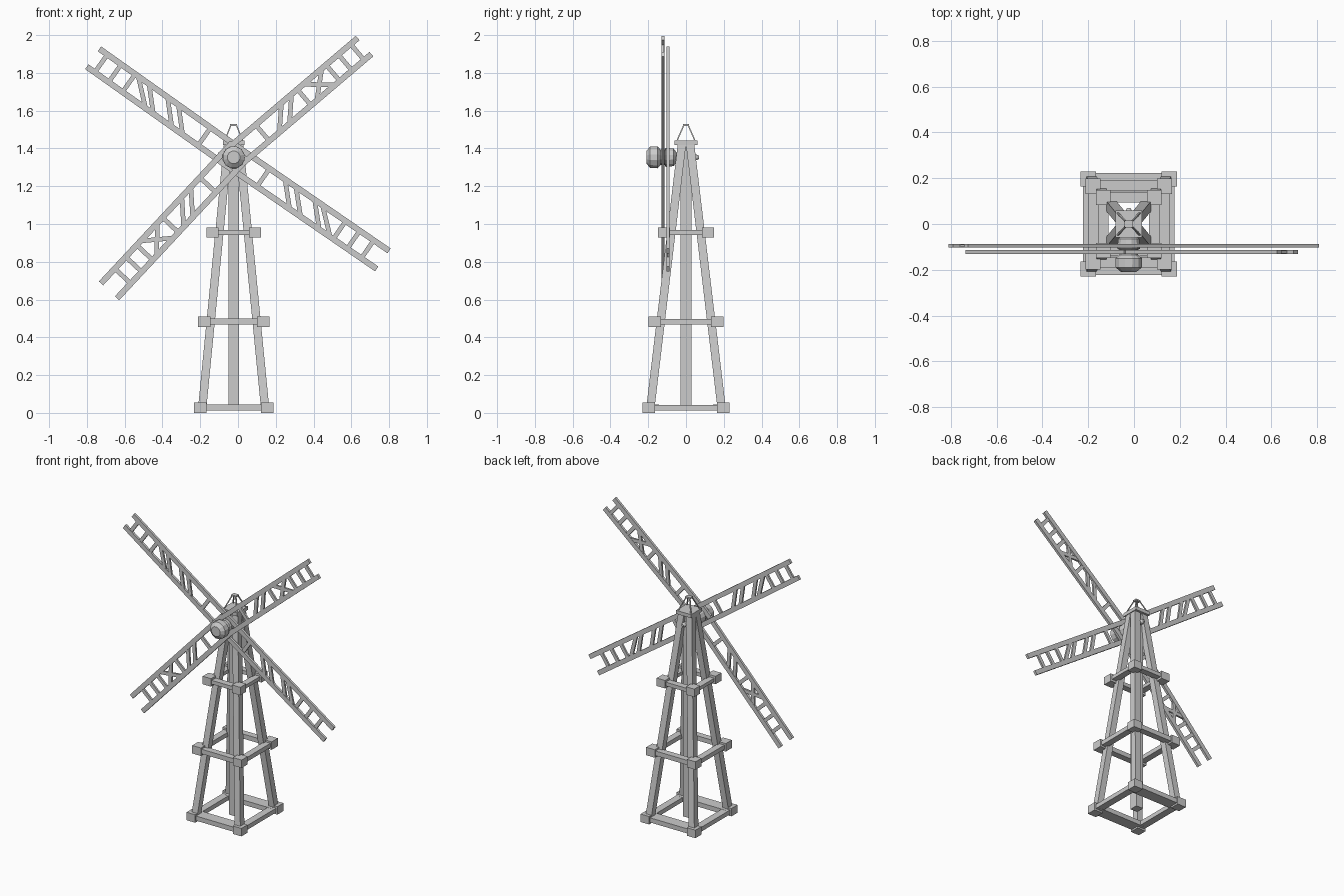
import bpy, bmesh, math
from mathutils import Vector, Matrix

if "Cube" in bpy.data.objects:
    bpy.data.objects.remove(bpy.data.objects["Cube"])

CX = -0.023                      # tower axis in x
HUB = Vector((CX, 0, 1.353))     # sail axis


def finish(name, bm):
    bmesh.ops.recalc_face_normals(bm, faces=bm.faces)
    me = bpy.data.meshes.new(name)
    bm.to_mesh(me)
    bm.free()
    ob = bpy.data.objects.new(name, me)
    bpy.context.collection.objects.link(ob)
    return ob


def add_box(bm, c, s, rot=None):
    m = Matrix.Translation(c) @ (rot or Matrix()) @ Matrix.Diagonal((*s, 1))
    bmesh.ops.create_cube(bm, size=1, matrix=m)


def add_strut(bm, a, b, w, d):
    """Square strut with level ends running from a to b."""
    quads = [[bm.verts.new((p[0] + sx * w / 2, p[1] + sy * d / 2, p[2]))
              for sx, sy in ((-1, -1), (1, -1), (1, 1), (-1, 1))] for p in (a, b)]
    bm.faces.new(quads[0])
    bm.faces.new(quads[1])
    for i in range(4):
        j = (i + 1) % 4
        bm.faces.new((quads[0][i], quads[0][j], quads[1][j], quads[1][i]))


CORNERS = [(sx, sy) for sx in (-1, 1) for sy in (-1, 1)]

# Tower legs
bm = bmesh.new()
for sx, sy in CORNERS:
    add_strut(bm, (CX + sx * 0.166, sy * 0.188, 0.03),
              (CX + sx * 0.03, sy * 0.022, 1.42), 0.044, 0.044)
finish("tower_legs", bm)

# Centre post
bm = bmesh.new()
add_box(bm, (CX, 0, 0.717), (0.055, 0.058, 1.41))
finish("centre_post", bm)


# Square frames with corner blocks
def frame(name, z, hx, hy, bw, beam_x, beam_y, bh):
    bm = bmesh.new()
    for sx, sy in CORNERS:
        add_box(bm, (CX + sx * (hx - bw / 2), sy * (hy - bw / 2), z), (bw, bw, 0.055))
    for s in (-1, 1):
        add_box(bm, (CX, s * (hy - 0.008 - beam_x / 2), z), (2 * hx - 0.06, beam_x, bh))
        add_box(bm, (CX + s * (hx - 0.01 - beam_y / 2), 0, z), (beam_y, 2 * hy - 0.06, bh - 0.002))
    finish(name, bm)


frame("base_frame", 0.0275, 0.21, 0.23, 0.066, 0.08, 0.05, 0.032)
frame("middle_frame", 0.483, 0.189, 0.198, 0.066, 0.045, 0.045, 0.032)
frame("upper_frame", 0.955, 0.144, 0.148, 0.064, 0.045, 0.045, 0.026)

# Cap plate and open wire roof
bm = bmesh.new()
add_box(bm, (CX, 0, 1.429), (0.115, 0.12, 0.024))
finish("cap_plate", bm)
bm = bmesh.new()
for sx, sy in CORNERS:
    add_strut(bm, (CX + sx * 0.048, sy * 0.048, 1.44),
              (CX + sx * 0.015, sy * 0.012, 1.522), 0.007, 0.007)
add_box(bm, (CX, 0, 1.525), (0.038, 0.03, 0.01))
finish("roof_wires", bm)

# Hub: profile (y, radius) turned around the sail axis
bm = bmesh.new()
profile = [(-0.21, 0.034), (-0.19, 0.059), (-0.15, 0.06), (-0.135, 0.042), (-0.112, 0.042),
           (-0.108, 0.052), (-0.065, 0.048), (-0.052, 0.03), (-0.045, 0.016),
           (0.055, 0.016), (0.07, 0.008)]
N = 12
rings = [[bm.verts.new((HUB.x + r * math.cos(2 * math.pi * (i + .5) / N), y,
                        HUB.z + r * math.sin(2 * math.pi * (i + .5) / N))) for i in range(N)]
         for y, r in profile]
for a, b in zip(rings, rings[1:]):
    for i in range(N):
        bm.faces.new((a[i], a[(i + 1) % N], b[(i + 1) % N], b[i]))
bm.faces.new(rings[0])
bm.faces.new(rings[-1])
finish("hub", bm)


# Lattice sails: two rails plus slats; each slat goes from s0 on the right rail
# to s1 on the left rail, measured along the arm
def sail(name, tip, y, width, slats):
    """tip = (x, z) of the middle of the arm's end."""
    d = Vector((tip[0] - HUB.x, 0, tip[1] - HUB.z))
    length = d.length
    rot = Matrix.Rotation(-math.atan2(d.z, d.x), 4, 'Y')
    base = Matrix.Translation((HUB.x, y, HUB.z)) @ rot
    bm = bmesh.new()
    rail = 0.031
    off = width / 2 - rail / 2
    for s in (-1, 1):
        add_box(bm, (length / 2 - 0.025, 0, s * off), (length + 0.05, 0.017, rail))
    for s0, s1 in slats:
        v = Vector((s1 - s0, 0, 2 * off))
        r = Matrix.Rotation(-math.atan2(v.z, v.x), 4, 'Y')
        add_box(bm, ((s0 + s1) / 2, 0, 0), (v.length, 0.013, 0.024), r)
    bmesh.ops.transform(bm, matrix=base, verts=bm.verts)
    finish(name, bm)


cross = [(0.86, 0.86), (0.775, 0.775), (0.69, 0.69), (0.66, 0.53), (0.53, 0.66),
         (0.49, 0.49), (0.34, 0.45), (0.27, 0.38), (0.2, 0.2)]
slant = [(0.86, 0.86), (0.77, 0.77), (0.68, 0.68), (0.53, 0.66), (0.48, 0.59),
         (0.36, 0.47), (0.29, 0.40), (0.19, 0.19)]
flip = [(b, a) for a, b in slant]

sail("sail_upper_right", (0.67, 1.942), -0.122, 0.143, cross)
sail("sail_lower_left", (-0.683, 0.646), -0.122, 0.147, cross)
sail("sail_upper_left", (-0.767, 1.88), -0.095, 0.147, flip)
sail("sail_lower_right", (0.767, 0.81), -0.095, 0.147, flip)
